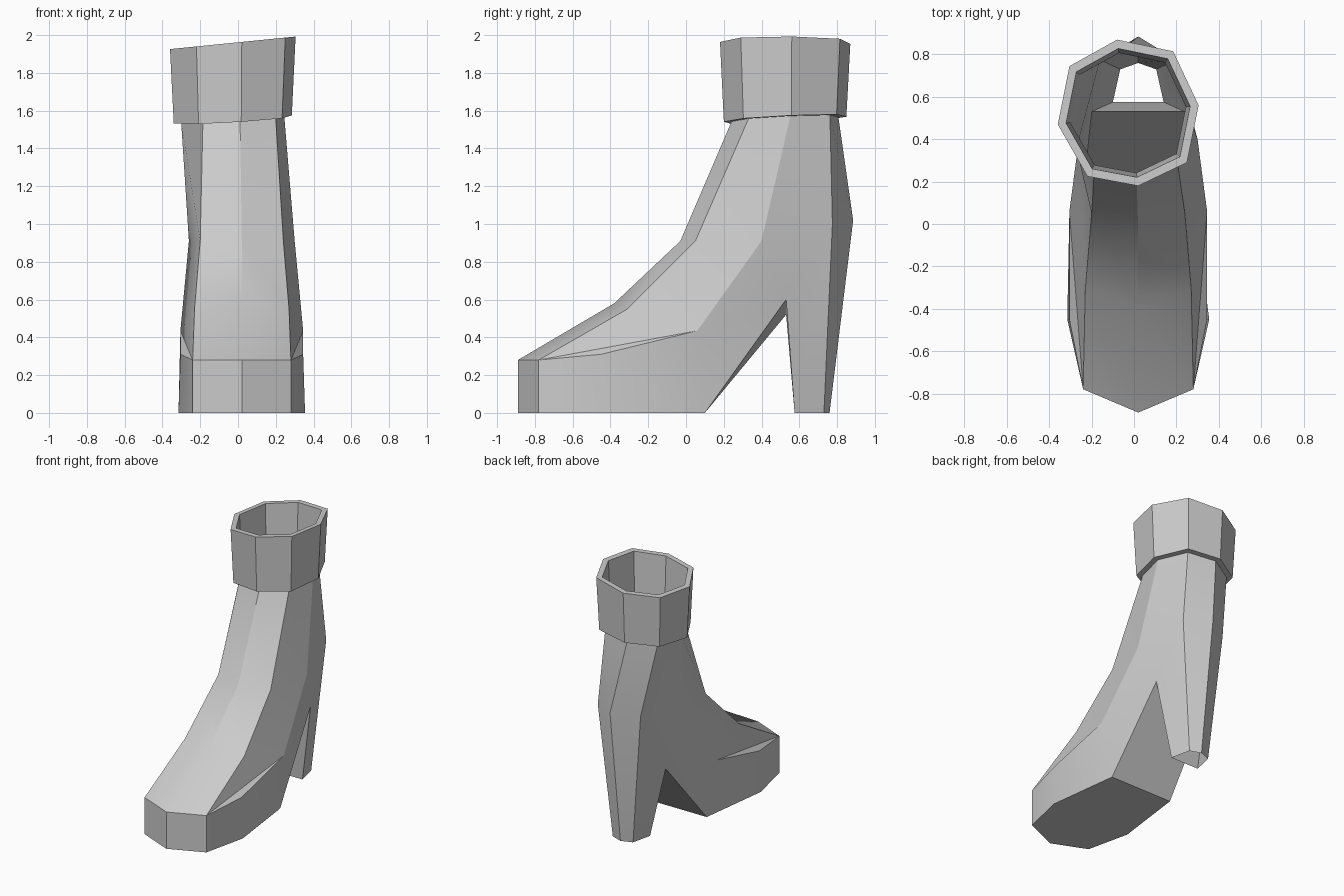
import bpy, bmesh
from mathutils import Vector

cube = bpy.data.objects.get("Cube")
if cube:
    bpy.data.objects.remove(cube, do_unlink=True)

grey = bpy.data.materials.new("plain grey")
grey.use_nodes = True
colour = (0.6, 0.6, 0.6, 1)
grey.diffuse_color = colour
grey.node_tree.nodes["Principled BSDF"].inputs["Base Color"].default_value = colour


def make_object(name, bm, angle):
    bmesh.ops.recalc_face_normals(bm, faces=bm.faces)
    mesh = bpy.data.meshes.new(name)
    bm.to_mesh(mesh)
    bm.free()
    mesh.materials.append(grey)
    obj = bpy.data.objects.new(name, mesh)
    bpy.context.collection.objects.link(obj)
    bpy.ops.object.select_all(action="DESELECT")
    obj.select_set(True)
    bpy.context.view_layer.objects.active = obj
    bpy.ops.object.shade_smooth_by_angle(angle=angle)
    return obj


# Slightly twisted octagon shared by the cuff and the ankle opening
outline = [(0.02, 0.18), (0.25, 0.29), (0.305, 0.56), (0.185, 0.815),
           (-0.08, 0.87), (-0.305, 0.745), (-0.36, 0.47), (-0.22, 0.225)]
pivot = Vector((-0.03, 0.52))


def cuff_ring(scale, top):
    ring = []
    for point in outline:
        x, y = pivot + (Vector(point) - pivot) * scale
        z = 1.962 + 0.1 * x if top else 1.54 + 0.06 * x + 0.05 * (y - 0.2)
        ring.append(Vector((x, y, z)))
    return ring


# Cuff: underside lip, outer wall, rim and inner wall
bm = bmesh.new()
rings = [[bm.verts.new(p) for p in cuff_ring(s, top)]
         for s, top in ((0.82, False), (0.94, False), (1, True), (0.88, True))]
rings.append(rings[0])
for low, high in zip(rings, rings[1:]):
    for i in range(8):
        j = (i + 1) % 8
        bm.faces.new((low[i], low[j], high[j], high[i]))
make_object("cuff", bm, 0.4)

# Boot body: centre line points, and side points mirrored about the centre line
middle = 0.02
centre = {"shin": (-0.03, 0.91), "instep": (-0.38, 0.58), "toe": (-0.89, 0.28),
          "tip": (-0.89, 0), "calf": (0.885, 1.02), "heel": (0.76, 0)}
side = {"shin_edge": (0.22, 0.05, 0.91), "instep_edge": (0.25, -0.31, 0.55),
        "toe_edge": (0.26, -0.78, 0.28), "tip_edge": (0.26, -0.78, 0),
        "ankle_side": (0.28, 0.4, 0.91), "foot_side": (0.325, 0.06, 0.435),
        "ball_side": (0.325, -0.45, 0.31), "ball_sole": (0.335, -0.45, 0),
        "sole_back": (0.265, 0.1, 0), "arch": (0.22, 0.53, 0.6),
        "calf_edge": (0.18, 0.775, 1.0), "heel_front": (0.12, 0.575, 0),
        "heel_edge": (0.085, 0.73, 0)}
panels = ["top_f top_fs shin_edge shin", "shin shin_edge instep_edge instep",
          "instep instep_edge toe_edge toe", "toe toe_edge tip_edge tip",
          "top_fs top_s ankle_side shin_edge",
          "shin_edge ankle_side foot_side instep_edge",
          "instep_edge foot_side toe_edge", "toe_edge foot_side ball_side",
          "toe_edge ball_side ball_sole tip_edge",
          "ball_side foot_side sole_back ball_sole",
          "foot_side ankle_side arch sole_back",
          "top_s top_bs calf_edge ankle_side", "ankle_side calf_edge arch",
          "calf_edge heel_edge heel_front arch",
          "top_bs top_b calf calf_edge", "calf_edge calf heel heel_edge"]

bm = bmesh.new()
shared = {k: bm.verts.new((middle, *p)) for k, p in centre.items()}
top = [bm.verts.new(p) for p in cuff_ring(0.82, False)]
shared.update(top_f=top[0], top_b=top[4])
halves = []
for sign in (1, -1):
    pts = dict(shared)
    for key, (x, y, z) in side.items():
        if key == "arch" and sign < 0:
            z -= 0.08
        pts[key] = bm.verts.new((middle + sign * x, y, z))
    pts.update({k: top[sign * i] for i, k in enumerate(("top_fs", "top_s", "top_bs"), 1)})
    for panel in panels:
        bm.faces.new([pts[k] for k in panel.split()][::sign])
    halves.append(pts)

# Sole, arch and heel breast span both sides; the heel tip stays open
left, right = halves
loop = ("tip_edge", "ball_sole", "sole_back")
bm.faces.new([left["tip"]] + [left[k] for k in loop] + [right[k] for k in reversed(loop)])
for a, b in (("sole_back", "arch"), ("arch", "heel_front")):
    bm.faces.new((left[a], left[b], right[b], right[a]))
make_object("boot_body", bm, 0.5)
